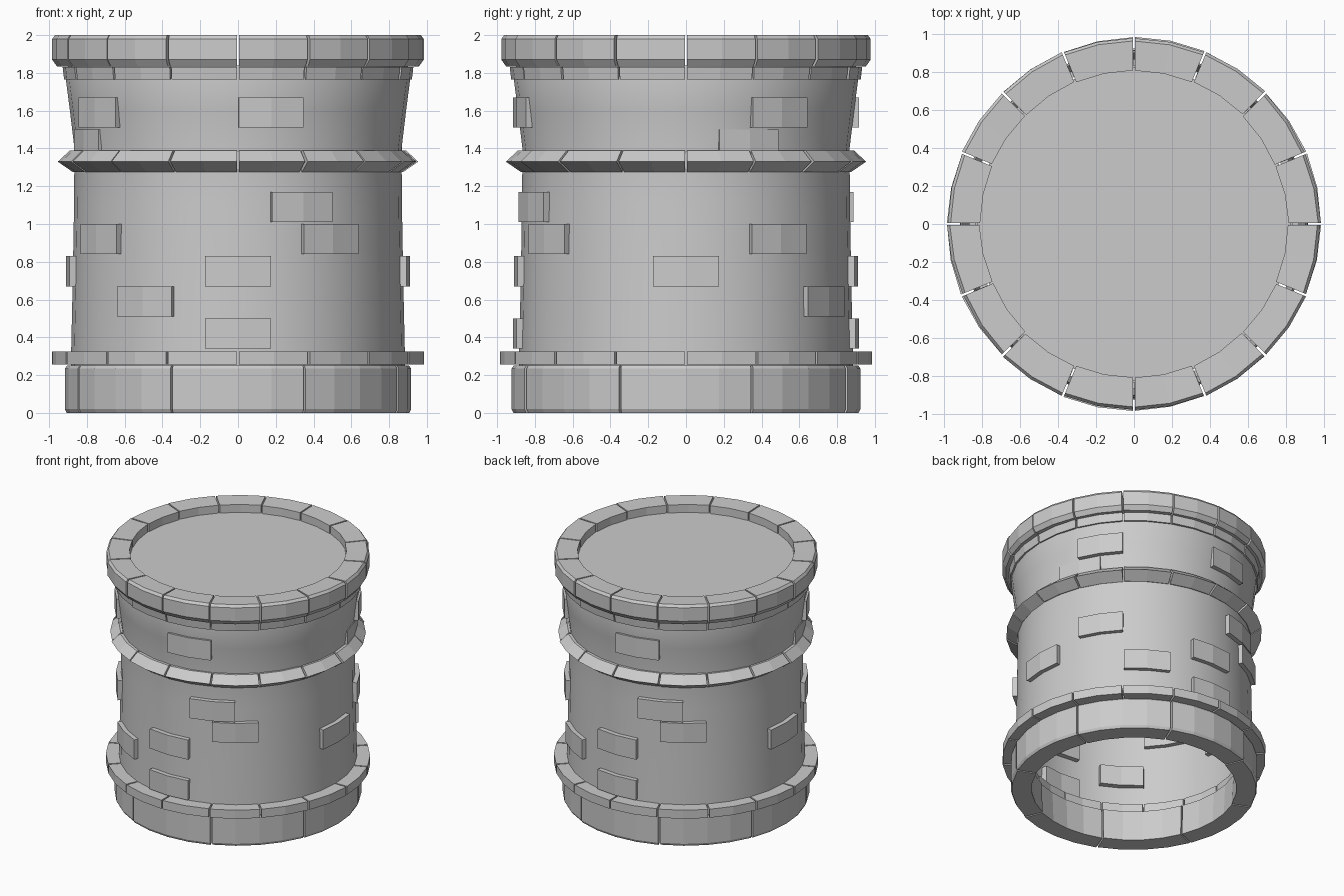
import bpy, bmesh, math, random

if "Cube" in bpy.data.objects:
    bpy.data.objects.remove(bpy.data.objects["Cube"])

random.seed(4)

def pt(r, deg, z):
    # angle is measured from the front (-y) towards +x
    a = math.radians(deg)
    return (r * math.sin(a), -r * math.cos(a), z)

def finish(name, bm, smooth=False):
    bmesh.ops.recalc_face_normals(bm, faces=bm.faces)
    me = bpy.data.meshes.new(name)
    bm.to_mesh(me)
    bm.free()
    ob = bpy.data.objects.new(name, me)
    bpy.context.collection.objects.link(ob)
    if smooth:
        me.shade_smooth()
    return ob

def block(bm, profile, a0, a1, segs, offset=(0, 0)):
    # closed (r, z) profile swept from angle a0 to a1; each end may shift radially
    loops = []
    for i in range(segs + 1):
        t = i / segs
        dr = offset[0] * (1 - t) + offset[1] * t
        loops.append([bm.verts.new(pt(r + dr, a0 + (a1 - a0) * t, z)) for r, z in profile])
    n = len(profile)
    for A, B in zip(loops, loops[1:]):
        for j in range(n):
            bm.faces.new((A[j], A[(j + 1) % n], B[(j + 1) % n], B[j]))
    bm.faces.new(loops[0])
    bm.faces.new(loops[-1][::-1])

def stone_ring(name, profile, count, start, segs, gap, jitter):
    bm = bmesh.new()
    step = 360 / count
    # irregularity repeats on opposite sides of the tower
    shifts = [(random.uniform(-jitter, 0), random.uniform(-jitter, 0)) for _ in range(count // 2)]
    for k in range(count):
        a = start + k * step
        block(bm, profile, a + gap / 2, a + step - gap / 2, segs, shifts[k % (count // 2)])
    return finish(name, bm)

# Stone rings, bottom to top
stone_ring("base_ring", [(.77, 0), (.915, 0), (.925, .02), (.925, .235), (.915, .25), (.78, .25)],
           8, 22.5, 4, .8, .012)
stone_ring("plinth_ring", [(.80, .255), (.985, .255), (.985, .325), (.80, .325)],
           16, 0, 2, .7, .01)
stone_ring("middle_ring", [(.83, 1.28), (.875, 1.275), (.955, 1.33), (.89, 1.39), (.83, 1.39)],
           16, 0, 2, .8, .012)
stone_ring("collar_ring", [(.82, 1.765), (.93, 1.765), (.938, 1.83), (.82, 1.83)],
           16, 0, 2, .7, .01)
stone_ring("top_ring", [(.815, 1.835), (.96, 1.835), (.985, 1.87), (.985, 1.98), (.97, 2), (.815, 1.995)],
           16, 0, 2, .7, .012)

# Open tower wall, flaring towards the top
wall = [(.885, .25), (.875, .7), (.868, 1.1), (.866, 1.4), (.89, 1.6), (.912, 1.77), (.90, 1.84)]
bm = bmesh.new()
N = 32
rows = [[bm.verts.new(pt(r, k * 360 / N, z)) for k in range(N)] for r, z in wall]
for A, B in zip(rows, rows[1:]):
    for k in range(N):
        bm.faces.new((A[k], A[(k + 1) % N], B[(k + 1) % N], B[k]))
finish("tower_wall", bm, smooth=True)

# Recessed floor on top
bm = bmesh.new()
bm.faces.new([bm.verts.new(pt(.825, k * 360 / N, 1.93)) for k in range(N)])
finish("top_floor", bm)

# Protruding bricks: (angle, bottom z, outer radius), repeated on the opposite side
bricks = [(0, .34, .915), (-33.75, .51, .91), (0, .67, .91), (90, .67, .91),
          (33.75, .84, .905), (-56.25, .84, .905), (22.5, 1.01, .905),
          (-67.5, 1.34, .885), (11.25, 1.51, .915), (-56.25, 1.51, .915)]
bm = bmesh.new()
for a, z, r in bricks:
    for turn in (0, 180):
        prof = [(.835, z), (r, z), (r, z + .16), (.835, z + .16)]
        block(bm, prof, a + turn - 11, a + turn + 11, 2)
finish("wall_bricks", bm)
